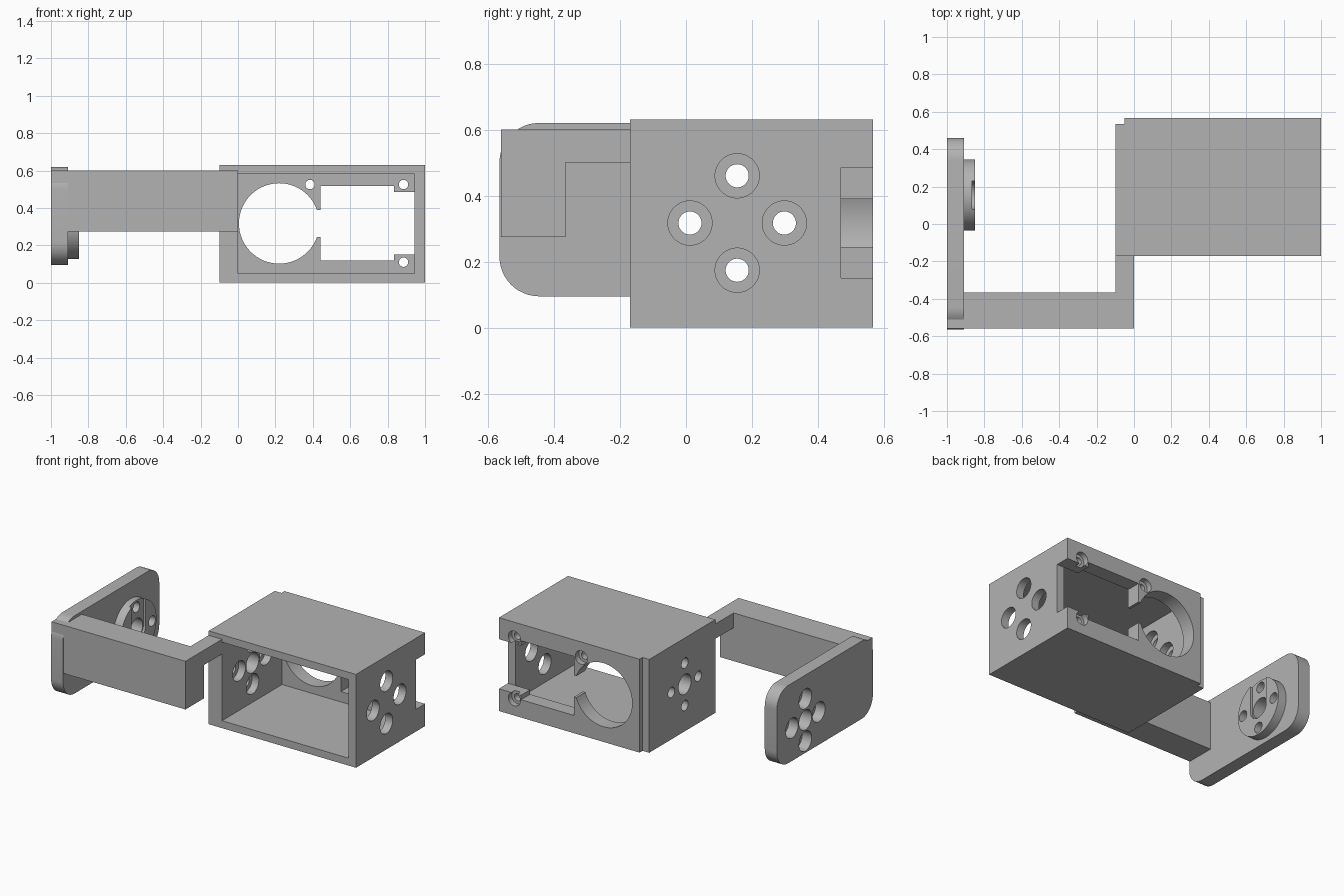
import bpy
import bmesh
from math import pi
from mathutils import Matrix

cube = bpy.data.objects.get("Cube")
if cube:
    bpy.data.objects.remove(cube, do_unlink=True)

grey = bpy.data.materials.new("plain grey")
grey.use_nodes = True
colour = (0.45, 0.45, 0.45, 1)
grey.diffuse_color = colour
grey.node_tree.nodes["Principled BSDF"].inputs["Base Color"].default_value = colour


def finish(name, bm):
    mesh = bpy.data.meshes.new(name)
    bm.to_mesh(mesh)
    bm.free()
    mesh.materials.append(grey)
    obj = bpy.data.objects.new(name, mesh)
    bpy.context.collection.objects.link(obj)
    return obj


def block(name, x, y, z, corner=0):
    """Box from (min, max) ranges; corner rounds the edges along x."""
    bm = bmesh.new()
    bmesh.ops.create_cube(bm, size=1)
    for v in bm.verts:
        for i, (lo, hi) in enumerate((x, y, z)):
            v.co[i] = lo if v.co[i] < 0 else hi
    if corner:
        edges = [e for e in bm.edges
                 if abs(e.verts[0].co.x - e.verts[1].co.x) > 0.01]
        bmesh.ops.bevel(bm, geom=edges, offset=corner, segments=12,
                        profile=0.5, affect='EDGES')
    return finish(name, bm)


def rod(name, axis, span, a, b, radius, sides=48):
    """Cylinder along x at (y, z) = (a, b), or along y at (x, z) = (a, b)."""
    mid = (span[0] + span[1]) / 2
    if axis == 'X':
        place = Matrix.Translation((mid, a, b)) @ Matrix.Rotation(pi / 2, 4, 'Y')
    else:
        place = Matrix.Translation((a, mid, b)) @ Matrix.Rotation(pi / 2, 4, 'X')
    bm = bmesh.new()
    bmesh.ops.create_cone(bm, cap_ends=True, segments=sides, radius1=radius,
                          radius2=radius, depth=span[1] - span[0], matrix=place)
    return finish(name, bm)


def combine(obj, tools, operation='DIFFERENCE'):
    """Apply a boolean with each tool, then discard the tools."""
    bpy.context.view_layer.objects.active = obj
    for tool in tools:
        mod = obj.modifiers.new("boolean", 'BOOLEAN')
        mod.operation = operation
        mod.solver = 'EXACT'
        mod.object = tool
        bpy.ops.object.modifier_apply(modifier=mod.name)
        bpy.data.objects.remove(tool, do_unlink=True)


# Shared joint centre and bolt pattern in y, z
CY, CZ, STEP = 0.155, 0.317, 0.143
BOLTS = [(CY + STEP, CZ), (CY - STEP, CZ), (CY, CZ + STEP), (CY, CZ - STEP)]


def bolt_holes(span, radius):
    return [rod("hole_cutter", 'X', span, y, z, radius) for y, z in BOLTS]


# Motor housing: open front, cavity and rear corner step
housing = block("motor_housing", (-0.1, 1), (-0.17, 0.567), (0, 0.63))
cuts = [
    block("cavity", (0, 0.945), (-0.3, 0.47), (0.05, 0.58)),
    block("rear_step", (-0.2, -0.05), (0.535, 0.7), (-0.1, 0.7)),
    # Rear wall opening, neck and side notch
    rod("motor_opening", 'Y', (0.4, 0.7), 0.22, 0.317, 0.215, 64),
    block("neck", (0.3, 0.5), (0.4, 0.7), (0.245, 0.39)),
    block("rear_window", (0.44, 0.835), (0.4, 0.7), (0.12, 0.518)),
    block("side_notch", (0.8, 1.1), (0.47, 0.7), (0.15, 0.485)),
    # Centre hole of the inner side wall
    rod("centre_hole", 'X', (-0.2, 0.1), CY, CZ, 0.067),
]
cuts += bolt_holes((-0.2, 0.1), 0.035)
cuts += bolt_holes((-0.05, 0.1), 0.067)
cuts += bolt_holes((0.9, 1.1), 0.067)
# Rear screw holes with counterbores
for x, z in ((0.385, 0.525), (0.885, 0.525), (0.885, 0.11)):
    cuts.append(rod("screw", 'Y', (0.4, 0.7), x, z, 0.025, 32))
    cuts.append(rod("counterbore", 'Y', (0.53, 0.7), x, z, 0.045, 32))
combine(housing, cuts)

# Connecting arm: deep bar and thin link to the housing
arm = block("arm", (-1, 0), (-0.56, -0.365), (0.275, 0.6))
combine(arm, [block("link", (-0.1, 0), (-0.45, -0.17), (0.5, 0.6))], 'UNION')

# End plate with raised horn disc
plate = block("end_plate", (-1, -0.91), (-0.565, 0.46), (0.095, 0.62), 0.12)
combine(plate, [rod("horn_disc", 'X', (-0.95, -0.85), CY, CZ, 0.19, 64)], 'UNION')
cuts = [
    rod("centre_hole", 'X', (-1.1, -0.8), CY, CZ, 0.067),
    rod("slot_end", 'X', (-0.867, -0.8), CY, CZ, 0.075),
    block("slot", (-0.867, -0.8), (CY - 0.075, CY + 0.075), (CZ, 0.6)),
]
cuts += bolt_holes((-1.1, -0.8), 0.035)
cuts += bolt_holes((-1.1, -0.93), 0.067)
combine(plate, cuts)

# Smooth the round surfaces, keep corners crisp
for obj in (housing, arm, plate):
    bpy.ops.object.select_all(action='DESELECT')
    obj.select_set(True)
    bpy.context.view_layer.objects.active = obj
    bpy.ops.object.shade_smooth_by_angle(angle=pi / 6)
